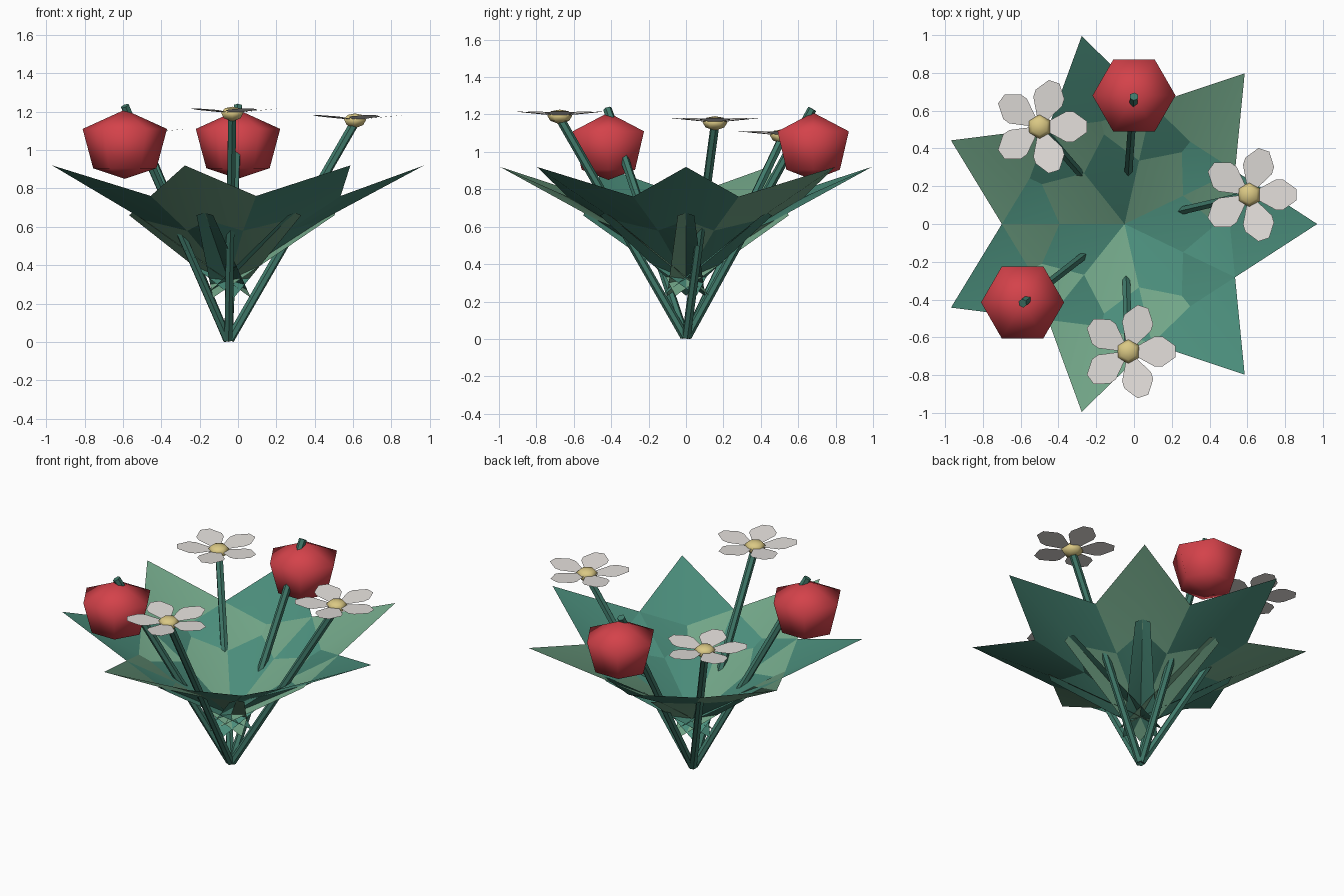
import bpy, math
from mathutils import Vector

if "Cube" in bpy.data.objects:
    bpy.data.objects.remove(bpy.data.objects["Cube"])


def srgb(*c):
    return [((v / 255 + 0.055) / 1.055) ** 2.4 for v in c] + [1.0]


def material(name, *c):
    m = bpy.data.materials.new(name)
    m.diffuse_color = srgb(*c)
    m.use_nodes = True
    m.node_tree.nodes["Principled BSDF"].inputs["Base Color"].default_value = m.diffuse_color
    return m


LIGHT = material("light_green", 114, 166, 136)
TEAL = material("teal_green", 74, 140, 122)
STEM = material("stem_green", 64, 122, 106)
RED = material("red", 212, 66, 74)
WHITE = material("white", 226, 222, 218)
YELLOW = material("yellow", 218, 200, 132)

BASE = Vector((-0.05, 0, 0))


def mesh_object(name, verts, faces, mat, smooth=True):
    me = bpy.data.meshes.new(name)
    me.from_pydata(verts, [], faces)
    me.materials.append(mat)
    for p in me.polygons:
        p.use_smooth = smooth
    me.update()
    ob = bpy.data.objects.new(name, me)
    bpy.context.collection.objects.link(ob)
    return ob


def ball(name, centre, rings, bottom, top, mat, turn=0):
    """Six-sided blob: rings of (radius, height) between two poles."""
    verts = [(0, 0, bottom)]
    for r, z in rings:
        verts += [(r * math.cos(turn + k * math.pi / 3),
                   r * math.sin(turn + k * math.pi / 3), z) for k in range(6)]
    verts.append((0, 0, top))
    last = len(verts) - 1
    faces = []
    for k in range(6):
        j = (k + 1) % 6
        faces.append((0, 1 + j, 1 + k))
        for i in range(len(rings) - 1):
            a, b = 1 + 6 * i, 7 + 6 * i
            faces.append((a + k, a + j, b + j, b + k))
        faces.append((last - 6 + k, last - 6 + j, last))
    ob = mesh_object(name, verts, faces, mat)
    ob.location = centre


def stem(name, end, radius=0.024):
    d = Vector(end) - BASE
    bpy.ops.mesh.primitive_cylinder_add(vertices=6, radius=radius, depth=d.length - 0.014)
    ob = bpy.context.object
    ob.name = name
    ob.rotation_euler = d.to_track_quat('Z', 'Y').to_euler()
    ob.location = BASE + d / 2 + d.normalized() * 0.007
    ob.data.materials.append(STEM)
    bpy.ops.object.shade_smooth_by_angle()


# Ring of seven overlapping kite-shaped leaves
leaf_verts = [(1.02, 0, 0.92), (0.31, 0.46, 0.66), (-0.13, 0, 0.23),
              (0.31, -0.46, 0.66), (0.31, 0, 0.54)]
leaf_faces = [(0, 1, 4), (1, 2, 4), (2, 3, 4), (3, 0, 4)]
for i in range(7):
    mat = LIGHT if i in (1, 3, 5) else TEAL
    leaf = mesh_object(f"leaf_{i + 1}", leaf_verts, leaf_faces, mat)
    leaf.location = BASE
    leaf.rotation_euler.z = i * math.tau / 7

# Red buds, each with its stem poking out at the top
for i, (x, y) in enumerate([(0.0, 0.68), (-0.59, -0.415)]):
    ball(f"red_bud_{i + 1}", (x, y, 0),
         [(0.165, 0.905), (0.22, 1.11)], 0.85, 1.21, RED)
    stem(f"bud_stem_{i + 1}", (x, y - 0.005, 1.23))

# Daisies: five flat petals around a flattened centre
petal = [(0.03, -0.02, 0), (0.14, -0.08, 0.012), (0.18, -0.08, 0.016),
         (0.25, -0.03, 0.022), (0.25, 0.03, 0.022), (0.18, 0.08, 0.016),
         (0.14, 0.08, 0.012), (0.03, 0.02, 0)]
for i, (x, y, z) in enumerate([(0.61, 0.155, 1.155), (-0.5, 0.515, 1.085),
                               (-0.03, -0.675, 1.19)]):
    verts, faces = [], []
    for k in range(5):
        a = k * math.tau / 5
        faces.append(tuple(range(len(verts), len(verts) + len(petal))))
        verts += [(u * math.cos(a) - v * math.sin(a),
                   u * math.sin(a) + v * math.cos(a), w) for u, v, w in petal]
    flower = mesh_object(f"petals_{i + 1}", verts, faces, WHITE, False)
    flower.location = (x, y, z + 0.005)
    ball(f"daisy_centre_{i + 1}", (x, y, z),
         [(0.05, -0.024), (0.067, 0.004), (0.045, 0.028)],
         -0.042, 0.036, YELLOW, math.pi / 6)
    stem(f"daisy_stem_{i + 1}", (x, y, z - 0.01))
